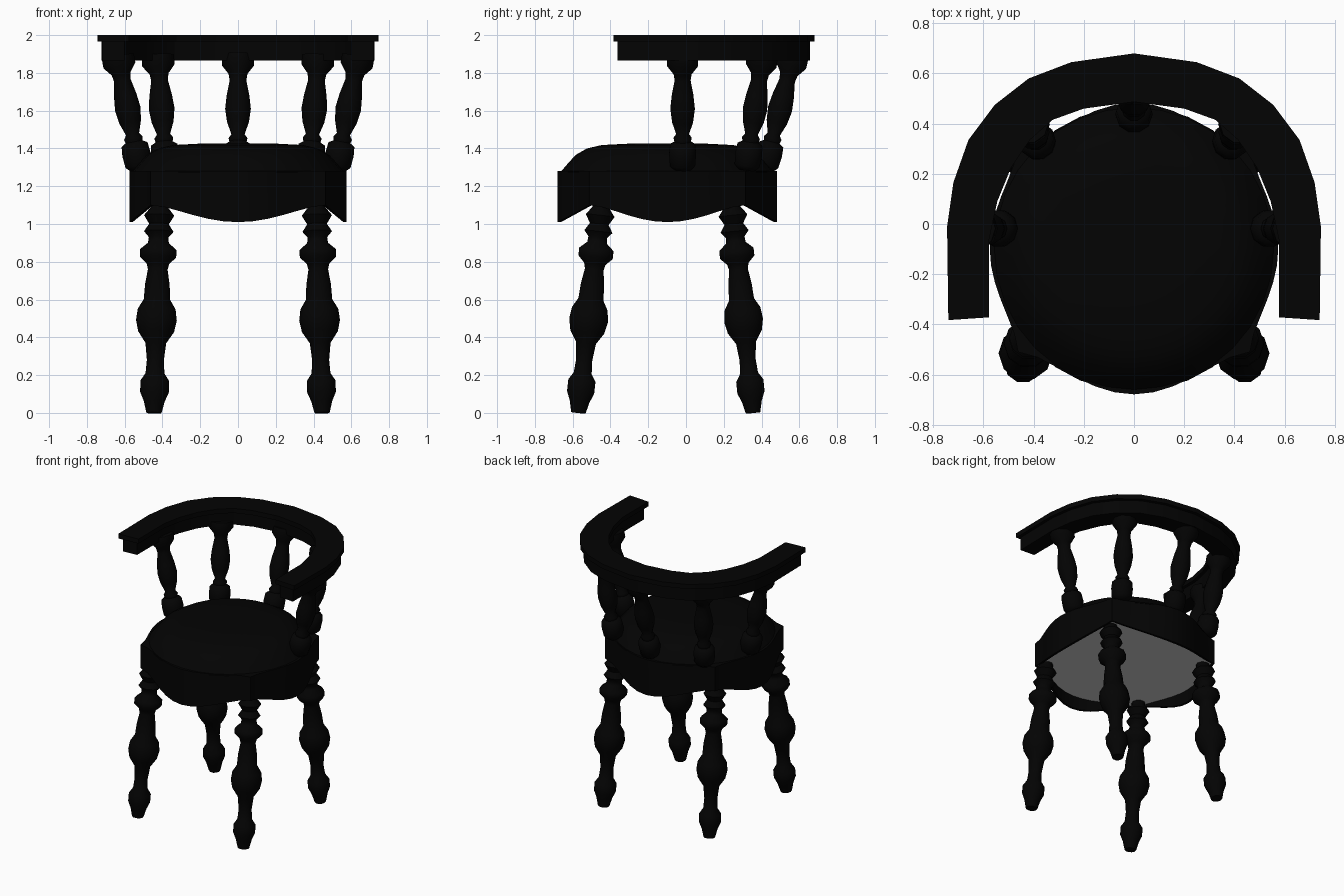
import bpy, bmesh, math
from mathutils import Vector

if "Cube" in bpy.data.objects:
    bpy.data.objects.remove(bpy.data.objects["Cube"])


def material(name, value):
    m = bpy.data.materials.new(name)
    m.use_nodes = True
    m.diffuse_color = (value, value, value, 1)
    m.node_tree.nodes["Principled BSDF"].inputs["Base Color"].default_value = (value, value, value, 1)
    return m


BLACK = material("black_wood", 0.001)
GREY = material("grey_underside", 0.6)


def skin(name, rings, mat, angle, caps=True):
    """Join rings of points with quads; cap the ends, or join the last ring to the first."""
    bm = bmesh.new()
    rows = [[bm.verts.new(p) for p in ring] for ring in rings]
    n = len(rows[0])
    pairs = list(zip(rows, rows[1:]))
    if caps:
        bm.faces.new(rows[0][::-1])
        bm.faces.new(rows[-1])
    else:
        pairs.append((rows[-1], rows[0]))
    for a, b in pairs:
        for i in range(n):
            j = (i + 1) % n
            bm.faces.new((a[i], a[j], b[j], b[i]))
    bmesh.ops.recalc_face_normals(bm, faces=bm.faces)
    mesh = bpy.data.meshes.new(name)
    bm.to_mesh(mesh)
    bm.free()
    mesh.materials.append(mat)
    ob = bpy.data.objects.new(name, mesh)
    bpy.context.collection.objects.link(ob)
    bpy.ops.object.select_all(action='DESELECT')
    ob.select_set(True)
    bpy.context.view_layer.objects.active = ob
    bpy.ops.object.shade_smooth_by_angle(angle=math.radians(angle))


def turned(name, profile, base, top):
    """Turned post of (radius, height) rings square to an axis leaning from base to top."""
    base, top = Vector(base), Vector(top)
    tilt = Vector((0, 0, 1)).rotation_difference(top - base)
    rings = []
    for r, z in profile:
        c = base.lerp(top, (z - base.z) / (top.z - base.z))
        rings.append([c + tilt @ Vector((r * math.cos(k * math.tau / 10),
                                         r * math.sin(k * math.tau / 10), 0)) for k in range(10)])
    skin(name, rings, BLACK, 60)


# Apron plan: square whose sides swell outward between the corners (swell is 1 at mid-side)
MID_Y, HALF_X, HALF_Y = -0.098, 0.462, 0.412
plan = []
for side in range(4):
    for k in range(12):
        t = -1 + k / 6
        swell = (1 - t * t) ** 1.75
        out_x, out_y = HALF_X + 0.113 * swell, HALF_Y + 0.169 * swell
        x, y = [(HALF_X * t, -out_y), (out_x, HALF_Y * t),
                (-HALF_X * t, out_y), (-out_x, -HALF_Y * t)][side]
        plan.append((x, y, swell))


def seat_ring(scale, z, drop=0.0):
    return [(x * scale, MID_Y + y * scale, z - drop * b) for x, y, b in plan]


def round_ring(scale, z):
    angles = [k * math.tau / 32 for k in range(32)]
    return [(0.575 * scale * math.cos(a), MID_Y + 0.58 * scale * math.sin(a), z) for a in angles]


# Apron with a scalloped lower edge
skin("seat_apron", [seat_ring(1, 1.28), seat_ring(1, 1.10, 0.09),
                    seat_ring(0.97, 1.10, 0.09), seat_ring(0.96, 1.2), seat_ring(0.75, 1.279)],
     BLACK, 23, caps=False)
skin("seat_underside", [seat_ring(0.975, 1.103), seat_ring(0.975, 1.112)], GREY, 30)

# Round domed cushion
skin("seat_cushion", [round_ring(s, z) for s, z in
                      [(0.98, 1.272), (0.925, 1.31), (0.84, 1.365), (0.735, 1.40),
                       (0.6, 1.418), (0.3, 1.427)]], BLACK, 40)

# Legs
leg_profile = [(0.04, 0), (0.055, 0.06), (0.076, 0.11), (0.076, 0.17), (0.05, 0.21),
               (0.045, 0.28), (0.055, 0.37), (0.095, 0.43), (0.108, 0.49), (0.1, 0.55),
               (0.07, 0.6), (0.065, 0.68), (0.052, 0.76), (0.06, 0.79), (0.096, 0.825),
               (0.096, 0.865), (0.055, 0.9), (0.052, 0.93), (0.078, 0.96), (0.052, 1.0),
               (0.08, 1.045), (0.048, 1.085), (0.045, 1.13)]
for label, s in (("left", 1), ("right", -1)):
    turned("front_leg_" + label, leg_profile, (s * 0.445, -0.57, 0), (s * 0.415, -0.445, 1.13))
    turned("back_leg_" + label, leg_profile, (s * 0.445, 0.355, 0), (s * 0.415, 0.24, 1.13))

# Back spindles
spindle_profile = [(0.045, 1.285), (0.07, 1.31), (0.075, 1.37), (0.07, 1.42), (0.045, 1.435),
                   (0.05, 1.455), (0.035, 1.475), (0.058, 1.54), (0.068, 1.61),
                   (0.06, 1.68), (0.044, 1.76), (0.05, 1.795), (0.086, 1.84), (0.086, 1.89)]
turned("spindle_centre", spindle_profile, (0, 0.417, 1.285), (0, 0.568, 1.89))
for label, s in (("left", 1), ("right", -1)):
    turned("spindle_back_" + label, spindle_profile, (s * 0.38, 0.32, 1.285), (s * 0.425, 0.405, 1.89))
    turned("spindle_side_" + label, spindle_profile, (s * 0.522, -0.018, 1.285), (s * 0.637, -0.018, 1.89))

# Curved arm rail: outer and inner edge of the left half, mirrored
half = [((0.74, -0.383), (0.577, -0.372)), ((0.745, -0.01), (0.577, -0.06)),
        ((0.72, 0.165), (0.545, 0.09)), ((0.66, 0.335), (0.49, 0.225)),
        ((0.555, 0.475), (0.415, 0.335)), ((0.42, 0.58), (0.325, 0.415)),
        ((0.25, 0.645), (0.2, 0.46)), ((0, 0.68), (0, 0.487))]
path = half + [((-o[0], o[1]), (-i[0], i[1])) for o, i in half[-2::-1]]


def rail(name, inset, low, high, end):
    rings = []
    for k, (o, i) in enumerate(path):
        o, i = Vector(o), Vector(i)
        d = (i - o).normalized() * inset
        a, b = o + d, i - d
        if k in (0, len(path) - 1):
            a.y += end
            b.y += end
        rings.append([(a.x, a.y, low), (a.x, a.y, high), (b.x, b.y, high), (b.x, b.y, low)])
    skin(name, rings, BLACK, 20)


rail("arm_rail_cap", 0, 1.965, 2.0, 0)
rail("arm_rail_body", 0.024, 1.866, 1.97, 0.018)
